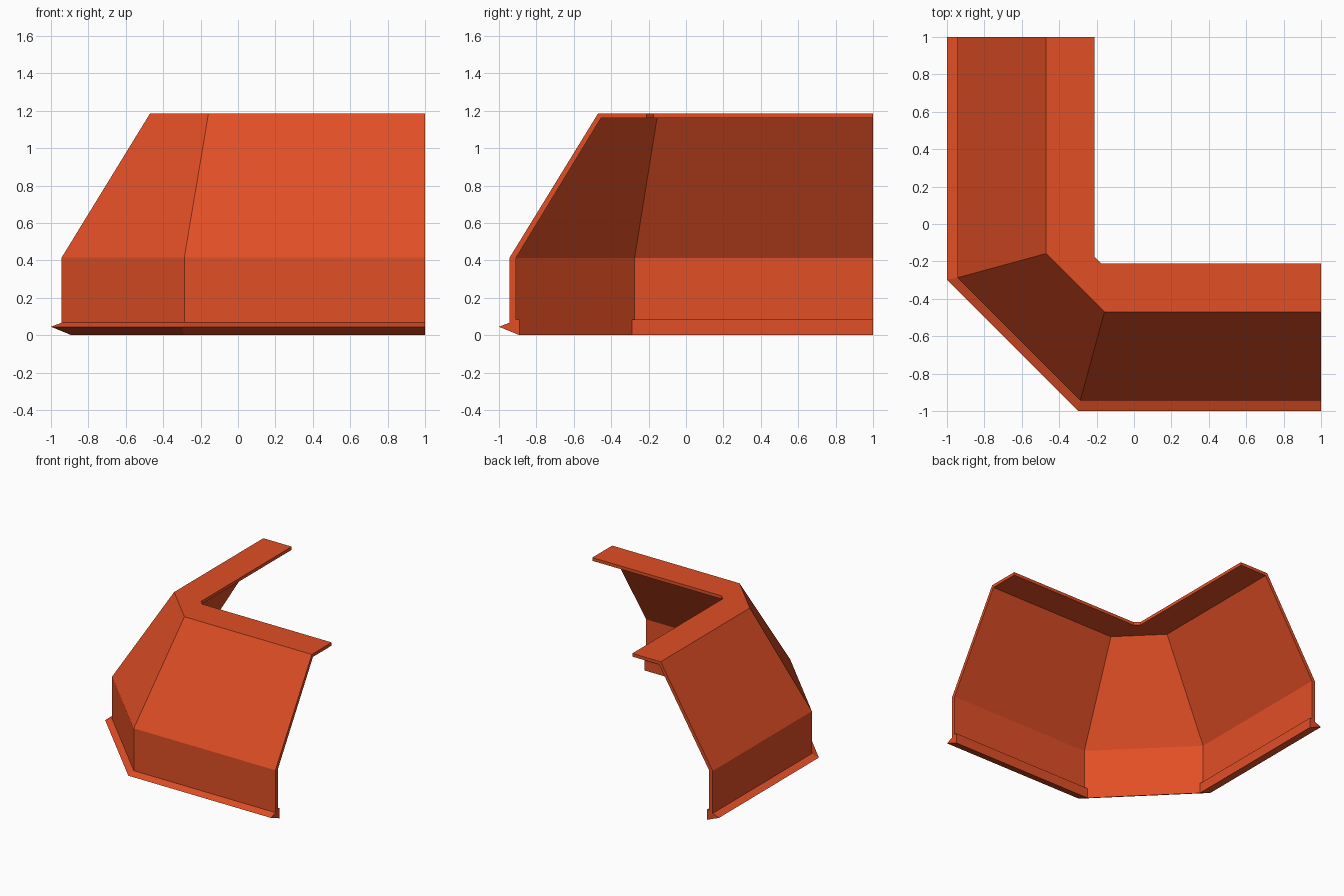
import bpy
import bmesh

cube = bpy.data.objects.get("Cube")
if cube:
    bpy.data.objects.remove(cube, do_unlink=True)

# Single painted colour
paint = bpy.data.materials.new("orange_red")
paint.use_nodes = True
colour = (0.75, 0.077, 0.019, 1)
paint.diffuse_color = colour
paint.node_tree.nodes["Principled BSDF"].inputs["Base Color"].default_value = colour

# Cross-section: distance outward from the centre, height, mitre position
profile = [
    (0.89, 0.0, -0.29),      # underside of the lip
    (1.0, 0.045, -0.297),    # lip tip
    (0.943, 0.067, -0.287),  # foot of the wall
    (0.943, 0.415, -0.287),  # top of the wall
    (0.47, 1.186, -0.158),   # top of the slope
    (0.212, 1.186, -0.175),  # inner edge of the top ledge
    (0.212, 1.16, -0.175),
    (0.455, 1.16, -0.155),   # inside of the slope
    (0.91, 0.412, -0.275),   # inside of the wall
    (0.91, 0.083, -0.275),
    (0.89, 0.083, -0.29),    # inner foot
]

# Sweep along one arm, across the chamfered corner and along the other arm
bm = bmesh.new()
stations = [
    [(-d, 1, z) for d, z, m in profile],
    [(-d, m, z) for d, z, m in profile],
    [(m, -d, z) for d, z, m in profile],
    [(1, -d, z) for d, z, m in profile],
]
rings = [[bm.verts.new(p) for p in ring] for ring in stations]
n = len(profile)
for a, b in zip(rings, rings[1:]):
    for i in range(n):
        j = (i + 1) % n
        bm.faces.new((a[i], a[j], b[j], b[i]))

# End caps
bm.faces.new(rings[0])
bm.faces.new(rings[-1][::-1])
bmesh.ops.recalc_face_normals(bm, faces=bm.faces[:])

mesh = bpy.data.meshes.new("corner_panel")
bm.to_mesh(mesh)
bm.free()
mesh.materials.append(paint)
panel = bpy.data.objects.new("corner_panel", mesh)
bpy.context.collection.objects.link(panel)
